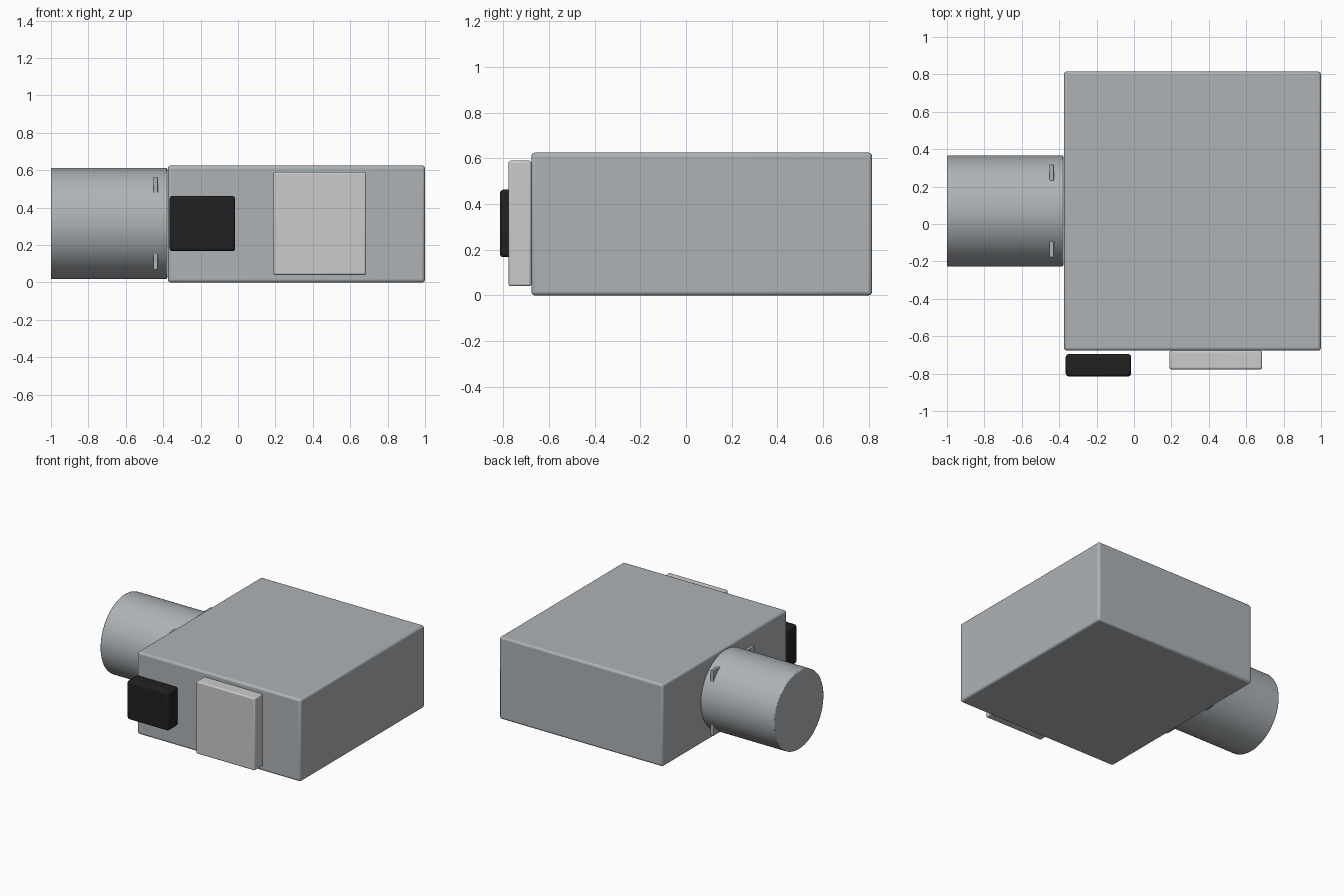
import bpy
from math import pi, radians

if "Cube" in bpy.data.objects:
    bpy.data.objects.remove(bpy.data.objects["Cube"])


def material(name, rgb):
    m = bpy.data.materials.new(name)
    m.diffuse_color = (*rgb, 1)
    m.use_nodes = True
    m.node_tree.nodes["Principled BSDF"].inputs["Base Color"].default_value = m.diffuse_color
    return m


steel = material("steel", (0.42, 0.45, 0.47))
pale = material("pale_grey", (0.64, 0.62, 0.61))
black = material("black", (0.015, 0.015, 0.015))


def finish(ob, name, mat, bevel, segments=3):
    ob.name = name
    ob.data.materials.append(mat)
    if bevel:
        mod = ob.modifiers.new("rounded_edges", "BEVEL")
        mod.width = bevel
        mod.segments = segments
        mod.limit_method = "ANGLE"
        mod.angle_limit = radians(40)
    bpy.ops.object.shade_smooth_by_angle(angle=radians(35))


def box(name, lo, hi, mat, bevel):
    bpy.ops.mesh.primitive_cube_add(size=1, location=[(a + b) / 2 for a, b in zip(lo, hi)])
    ob = bpy.context.object
    ob.scale = [b - a for a, b in zip(lo, hi)]
    bpy.ops.object.transform_apply(location=False, rotation=False, scale=True)
    finish(ob, name, mat, bevel)


# Main housing
box("housing", (-0.375, -0.677, 0), (1, 0.815, 0.625), steel, 0.016)

# Front access panel and control box (the control box stands slightly clear)
box("access_panel", (0.19, -0.777, 0.04), (0.685, -0.677, 0.59), pale, 0.01)
box("control_box", (-0.365, -0.815, 0.167), (-0.015, -0.695, 0.463), black, 0.016)

# Round duct on the left side
cy, cz = 0.07, 0.316
bpy.ops.mesh.primitive_cylinder_add(vertices=96, radius=0.297, depth=0.622,
                                    location=(-0.689, cy, cz), rotation=(0, pi / 2, 0))
finish(bpy.context.object, "duct", steel, 0.006, 2)

# Square clip plates whose corners poke through the duct at four diagonals
for name, sy, sz in (("upper_back", 1, 1), ("upper_front", -1, 1),
                     ("lower_back", 1, -1), ("lower_front", -1, -1)):
    y, z = cy + sy * 0.205, cz + sz * 0.205
    box("duct_clip_" + name, (-0.453, y - 0.043, z - 0.043),
        (-0.429, y + 0.043, z + 0.043), steel, 0.003)
